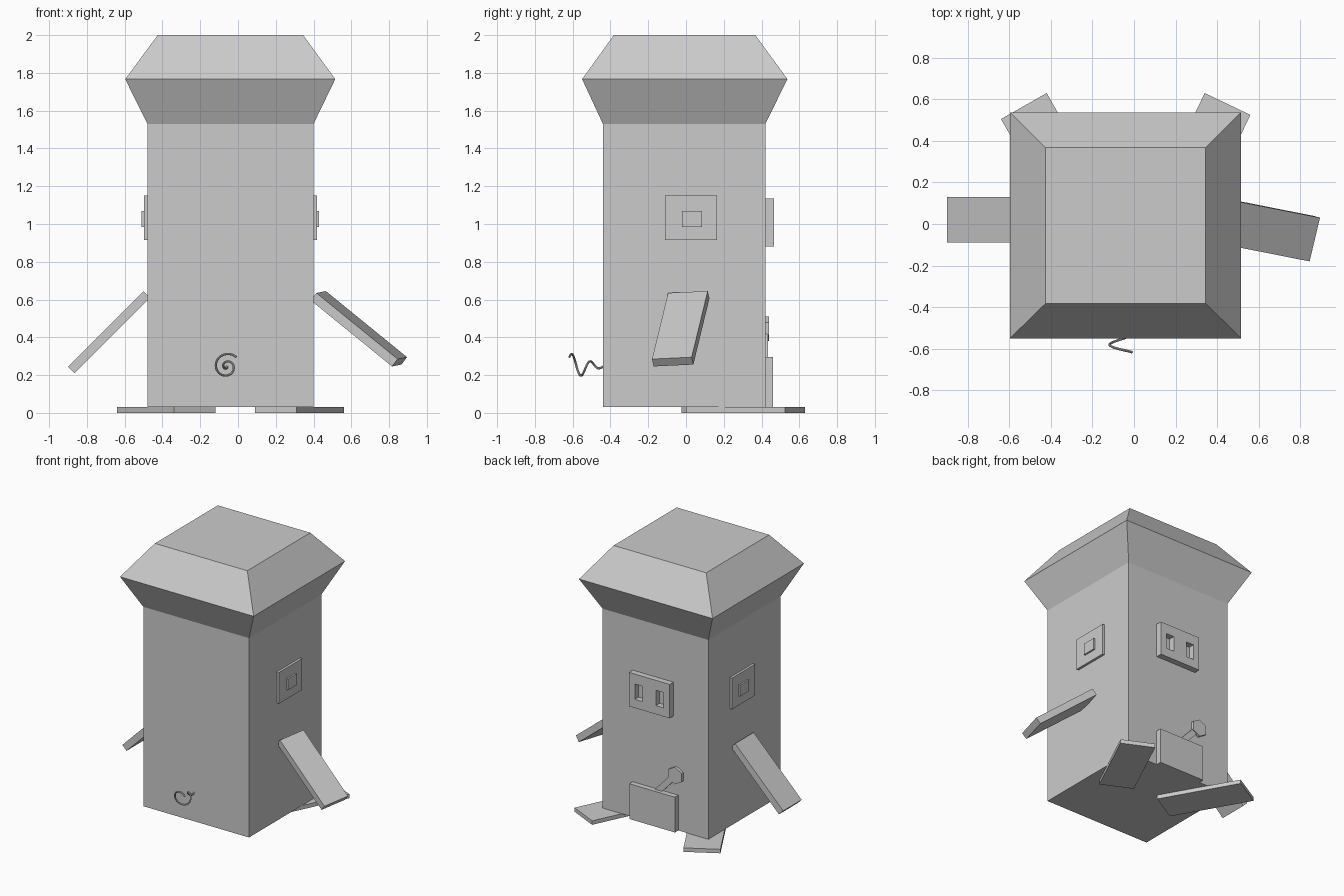
import bpy, bmesh, math
from mathutils import Vector

if "Cube" in bpy.data.objects:
    bpy.data.objects.remove(bpy.data.objects["Cube"])

grey = bpy.data.materials.new("plain grey")
grey.diffuse_color = (0.6, 0.6, 0.6, 1)
grey.use_nodes = True
grey.node_tree.nodes["Principled BSDF"].inputs["Base Color"].default_value = grey.diffuse_color


def finish(name, bm):
    bmesh.ops.recalc_face_normals(bm, faces=bm.faces)
    me = bpy.data.meshes.new(name)
    bm.to_mesh(me)
    bm.free()
    me.materials.append(grey)
    ob = bpy.data.objects.new(name, me)
    bpy.context.collection.objects.link(ob)
    return ob


def loft(name, rings):
    """Closed solid through rings with equal point counts."""
    bm = bmesh.new()
    loops = [[bm.verts.new(p) for p in r] for r in rings]
    n = len(loops[0])
    for a, b in zip(loops, loops[1:]):
        for i in range(n):
            j = (i + 1) % n
            bm.faces.new((a[i], a[j], b[j], b[i]))
    bm.faces.new(loops[0][::-1])
    bm.faces.new(loops[-1])
    return finish(name, bm)


def rect(x0, x1, y0, y1, z):
    return [(x0, y0, z), (x1, y0, z), (x1, y1, z), (x0, y1, z)]


def box(name, x0, x1, y0, y1, z0, z1):
    return loft(name, [rect(x0, x1, y0, y1, z0), rect(x0, x1, y0, y1, z1)])


def slab(name, corner, along, across, thick):
    """Board from a top corner, two edge vectors and a thickness downwards."""
    c, a, b = Vector(corner), Vector(along), Vector(across)
    n = a.cross(b).normalized() * thick
    if n.z > 0:
        n = -n
    top = [c, c + a, c + a + b, c + b]
    return loft(name, [[p + n for p in top], top])


# Tower body with flared, bevelled head
loft("body", [rect(-0.48, 0.40, -0.44, 0.42, 0.03), rect(-0.48, 0.40, -0.44, 0.42, 1.53),
              rect(-0.597, 0.515, -0.55, 0.537, 1.767), rect(-0.425, 0.345, -0.382, 0.367, 2.0)])

# Feet pointing backwards and outwards
slab("left_foot", (-0.42, 0.63, 0.03), (0.30, -0.528, 0), (-0.22, -0.125, 0), 0.03)
slab("right_foot", (0.34, 0.63, 0.03), (-0.25, -0.524, 0), (0.22, -0.105, 0), 0.03)

# Arms
slab("left_arm", (-0.50, 0.13, 0.645), (-0.40, 0, -0.40), (0, -0.22, 0), 0.05)
slab("right_arm", (0.465, 0.115, 0.645), (0.43, -0.085, -0.35), (-0.05, -0.21, -0.01), 0.05)

# Stepped square plates on both sides
for side, wall, s in (("left", -0.48, -1), ("right", 0.40, 1)):
    for part, depth, y0, y1, z0, z1 in (("plate", 0.018, -0.11, 0.165, 0.915, 1.15),
                                        ("button", 0.03, -0.02, 0.085, 0.985, 1.07)):
        xs = sorted((wall, wall + s * depth))
        box(f"{side}_{part}", *xs, y0, y1, z0, z1)

# Back plate with two slots
xs, zs = (-0.19, -0.14, -0.075, 0.035, 0.10, 0.15), (0.88, 0.945, 1.06, 1.135)
bm = bmesh.new()
grid = [[bm.verts.new((x, 0.465, z)) for z in zs] for x in xs]
for i in range(5):
    for k in range(3):
        if not (k == 1 and i in (1, 3)):
            bm.faces.new((grid[i][k], grid[i + 1][k], grid[i + 1][k + 1], grid[i][k + 1]))
ext = bmesh.ops.extrude_face_region(bm, geom=bm.faces[:], use_keep_orig=True)
for v in ext["geom"]:
    if isinstance(v, bmesh.types.BMVert):
        v.co.y = 0.42
finish("slotted_plate", bm)

# Lower pocket with a hexagon-headed tool leaning out
box("pocket", -0.23, 0.15, 0.42, 0.46, 0.03, 0.295)
hexa = [(-0.215 + 0.065 * math.cos(math.radians(60 * i + 30)),
         0.445 + 0.065 * math.sin(math.radians(60 * i + 30))) for i in range(6)]
loft("tool_head", [[(x, y, z) for x, z in hexa] for y in (0.42, 0.44)])
a, b = Vector((-0.05, 0.27)), Vector((-0.19, 0.42))
w = (b - a).orthogonal().normalized() * 0.022
loft("tool_handle", [[(p.x, y, p.y) for p in (a + w, b + w, b - w, a - w)] for y in (0.42, 0.433)])

# Curly tail: thin tube on a widening spiral
STEPS, SIDES, R = 60, 8, 0.006


def tail_point(t):
    ang = math.radians(45 + (1 - t) * 650)
    r = 0.072 * t
    return Vector((-0.06 + r * math.cos(ang), -0.435 - 0.182 * t, 0.245 + r * math.sin(ang)))


rings = []
for i in range(STEPS + 1):
    t = i / STEPS
    p = tail_point(t)
    d = (tail_point(t + 0.01) - tail_point(t - 0.01)).normalized()
    u = d.cross(Vector((0, 1, 0))).normalized()
    v = d.cross(u)
    rings.append([p + R * (u * math.cos(q) + v * math.sin(q))
                  for q in (math.tau * k / SIDES for k in range(SIDES))])
tail = loft("tail", rings)
bpy.context.view_layer.objects.active = tail
tail.select_set(True)
bpy.ops.object.shade_smooth_by_angle()
